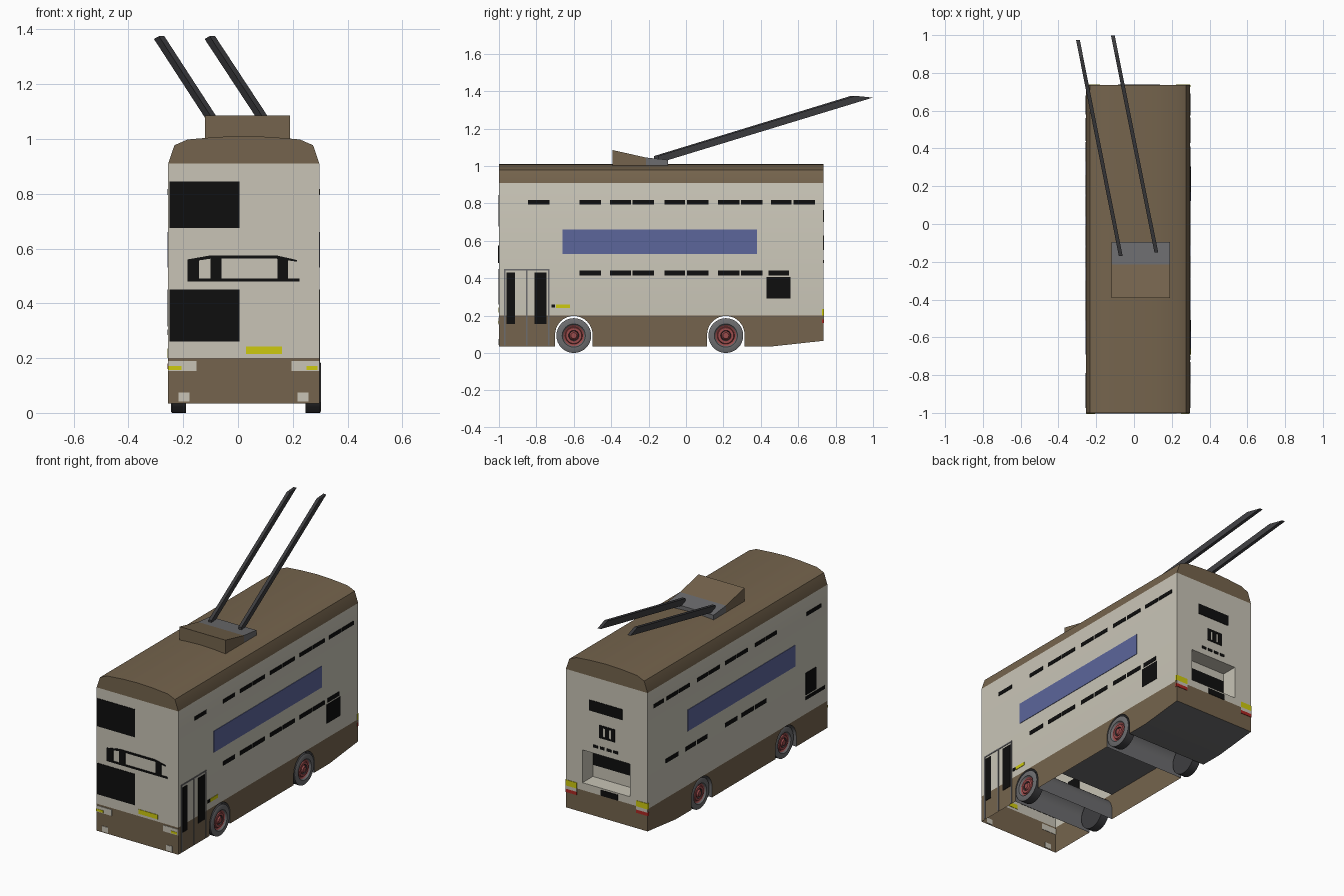
import bpy, bmesh, math
from mathutils import Vector

if "Cube" in bpy.data.objects:
    bpy.data.objects.remove(bpy.data.objects["Cube"])


def material(name, r, g, b):
    m = bpy.data.materials.new(name)
    lin = lambda c: (c / 255 / 12.92) if c < 11 else ((c / 255 + 0.055) / 1.055) ** 2.4
    m.diffuse_color = (lin(r), lin(g), lin(b), 1)
    m.use_nodes = True
    m.node_tree.nodes["Principled BSDF"].inputs["Base Color"].default_value = m.diffuse_color
    return m


CREAM = material("cream paint", 200, 196, 182)
BROWN = material("brown paint", 117, 100, 77)
BLACK = material("black glass", 14, 14, 14)
GREY = material("grey metal", 108, 108, 110)
DARK = material("dark rubber", 62, 62, 65)
BLUE = material("blue panel", 92, 102, 155)
YELLOW = material("yellow lamp", 206, 202, 15)
RED = material("red lamp", 175, 40, 35)
HUB = material("hub red", 155, 76, 76)

XL, XR, YF, YB = -0.255, 0.297, -1.0, 0.735      # body extents
XC, HW = (XL + XR) / 2, (XR - XL) / 2
SKIRT, EAVE = 0.2, 0.91                          # colour break heights
AXLES = (-0.6, 0.213)


def build(name, polys, smooth=False):
    """One object from a list of (points, material) polygons."""
    bm = bmesh.new()
    mats = []
    for pts, mat in polys:
        if mat not in mats:
            mats.append(mat)
        f = bm.faces.new([bm.verts.new(p) for p in pts])
        f.material_index = mats.index(mat)
    bmesh.ops.remove_doubles(bm, verts=bm.verts, dist=1e-5)
    bmesh.ops.recalc_face_normals(bm, faces=bm.faces)
    me = bpy.data.meshes.new(name)
    bm.to_mesh(me)
    bm.free()
    for m in mats:
        me.materials.append(m)
    ob = bpy.data.objects.new(name, me)
    bpy.context.collection.objects.link(ob)
    if smooth:
        bpy.ops.object.select_all(action='DESELECT')
        ob.select_set(True)
        bpy.context.view_layer.objects.active = ob
        bpy.ops.object.shade_smooth_by_angle(angle=math.radians(40))
    return ob


def prism(a, b, mat):
    """Polygons closing the space between two matching loops."""
    n = len(a)
    sides = [([a[i], a[(i + 1) % n], b[(i + 1) % n], b[i]], mat) for i in range(n)]
    return [(a, mat), (b, mat)] + sides


def rect(a0, a1, z0, z1):
    return [(a0, z0), (a1, z0), (a1, z1), (a0, z1)]


PLANES = {"right": (0, XR, 1), "left": (0, XL, -1), "front": (1, YF, -1),
          "rear": (1, YB, 1), "recess": (1, YB - 0.1, 1)}


def plates(name, side, shapes, mat, t=0.003):
    """Thin flat plates lying on one side of the body."""
    axis, c, sgn = PLANES[side]
    place = lambda p, d: (c + sgn * d, p[0], p[1]) if axis == 0 else (p[0], c + sgn * d, p[1])
    polys = []
    for s in shapes:
        polys += prism([place(p, -0.002) for p in s], [place(p, t) for p in s], mat)
    return build(name, polys)


def arch(yc, r=0.1, n=20):
    """Wheel arch outline from front foot to back foot."""
    arc = [(yc - r * math.cos(math.pi * i / n), 0.098 + r * math.sin(math.pi * i / n))
           for i in range(n + 1)]
    return [(yc - r, 0.035)] + arc + [(yc + r, 0.035)]


# Body shell, open underneath: skirts, walls, roof, recessed rear panel
skirt = [(YF, 0.035)] + arch(AXLES[0]) + arch(AXLES[1]) + [(0.46, 0.035), (YB, 0.065), (YB, SKIRT), (YF, SKIRT)]
body = []
for x in (XL, XR):
    body.append(([(x, y, z) for y, z in skirt], BROWN))
    body.append(([(x, YF, SKIRT), (x, YB, SKIRT), (x, YB, EAVE), (x, YF, EAVE)], CREAM))
half = [(HW, EAVE), (0.253, 0.977), (0.205, 0.998), (0.1, 1.007), (0, 1.011)]
roof = [(XC - x, z) for x, z in half] + [(XC + x, z) for x, z in half[-2::-1]]
for (x0, z0), (x1, z1) in zip(roof, roof[1:]):
    body.append(([(x0, YF, z0), (x0, YB, z0), (x1, YB, z1), (x1, YF, z1)], BROWN))
for y, zb in ((YF, 0.035), (YB, 0.065)):
    body.append(([(x, y, z) for x, z in roof], BROWN))
    body.append(([(x, y, z) for x, z in rect(XL, XR, zb, SKIRT)], BROWN))
body.append(([(x, YF, z) for x, z in rect(XL, XR, SKIRT, EAVE)], CREAM))
hole = rect(-0.135, 0.185, 0.245, 0.445)
outer = rect(XL, XR, SKIRT, EAVE)
for i in range(4):
    j = (i + 1) % 4
    (ax, az), (bx, bz) = hole[i], hole[j]
    (cx, cz), (dx, dz) = outer[i], outer[j]
    body.append(([(ax, YB, az), (bx, YB, bz), (dx, YB, dz), (cx, YB, cz)], CREAM))
    body.append(([(ax, YB, az), (bx, YB, bz), (bx, YB - 0.1, bz), (ax, YB - 0.1, az)], CREAM))
body.append(([(x, YB - 0.1, z) for x, z in hole], CREAM))
build("body_shell", body, smooth=True)

# Underside: wheel wells, middle floor and rear belly
under = []
runs = [arch(AXLES[0]), arch(AXLES[1]), [(-0.5, 0.197), (0.113, 0.197)],
        [(0.313, 0.035), (0.46, 0.035), (YB, 0.065)]]
for run in runs:
    for (y0, z0), (y1, z1) in zip(run, run[1:]):
        under.append(([(XL, y0, z0), (XR, y0, z0), (XR, y1, z1), (XL, y1, z1)], GREY))
build("underside", under, smooth=True)

# Wheels: lathed tyre, sidewall and stepped hub
PROFILE = [(0.02, -0.028, DARK), (0.093, -0.028, DARK), (0.093, 0.024, DARK), (0.087, 0.028, GREY),
           (0.062, 0.028, GREY), (0.056, 0.018, GREY), (0.046, 0.014, HUB), (0.042, 0.022, HUB),
           (0.028, 0.022, HUB), (0.024, 0.014, DARK), (0.016, 0.026, HUB), (0.004, 0.026, HUB)]
for label, xc, sgn in (("right", 0.275, 1), ("left", -0.217, -1)):
    for end, yc in zip(("front", "rear"), AXLES):
        N, polys = 32, []
        pt = lambda r, d, k: (xc + sgn * d, yc + r * math.cos(2 * math.pi * k / N),
                              0.093 + r * math.sin(2 * math.pi * k / N))
        for (r0, d0, _), (r1, d1, m) in zip(PROFILE, PROFILE[1:]):
            for k in range(N):
                polys.append(([pt(r0, d0, k), pt(r0, d0, k + 1), pt(r1, d1, k + 1), pt(r1, d1, k)], m))
        polys.append(([pt(0.02, -0.028, k) for k in range(N)], DARK))
        polys.append(([pt(0.004, 0.026, k) for k in range(N)], HUB))
        build(f"{end}_{label}_wheel", polys, smooth=True)

# Roof pod and pole base
for name, prof, mat in (
        ("roof_pod", [(-0.393, 0.99), (-0.393, 1.085), (-0.215, 1.045), (-0.215, 0.99)], BROWN),
        ("pole_base", [(-0.215, 0.99), (-0.215, 1.045), (-0.095, 1.032), (-0.095, 0.99)], GREY)):
    build(name, prism([(-0.12, y, z) for y, z in prof], [(0.19, y, z) for y, z in prof], mat))

# Trolley poles with slanted tips
for name, a, b in (("left_pole", (-0.07, -0.17, 1.015), (-0.297, 0.975, 1.365)),
                   ("right_pole", (0.118, -0.15, 1.015), (-0.112, 0.998, 1.365))):
    a, b = Vector(a), Vector(b)
    side, up = Vector((0.01, 0, 0)), Vector((0, 0, 0.038))
    top = a.lerp(b, 0.92) + up
    build(name, prism([a - side, a + side, a + side + up, a - side + up],
                      [b - side, b + side, top + side, top - side], DARK))

# Window strips and blue panels on both sides
strips = lambda spans, z0, z1: [rect(a, b, z0, z1) for a, b in spans]
bays = [(-0.57, -0.455), (-0.405, -0.295), (-0.285, -0.17), (-0.115, -0.005), (0.005, 0.12),
        (0.17, 0.285), (0.295, 0.41)]
plates("right_windows", "right",
       strips([(-0.845, -0.73)] + bays + [(0.455, 0.565), (0.575, 0.69)], 0.795, 0.818)
       + strips(bays + [(0.44, 0.55)], 0.415, 0.44) + [rect(0.43, 0.56, 0.29, 0.405)], BLACK)
plates("left_windows", "left",
       strips([(-0.94, -0.8), (-0.51, -0.41), (-0.4, -0.3), (-0.23, -0.125), (-0.115, -0.01), (0.04, 0.145),
               (0.155, 0.26), (0.33, 0.435), (0.445, 0.55), (0.58, 0.68)], 0.795, 0.818)
       + strips([(-0.41, -0.3), (-0.29, -0.17), (-0.13, -0.01), (0.16, 0.26), (0.27, 0.37), (0.44, 0.56)], 0.415, 0.44)
       + [rect(-0.89, -0.79, 0.315, 0.45), rect(-0.975, -0.79, 0.285, 0.305)], BLACK)
plates("right_blue_panel", "right", [rect(-0.66, 0.38, 0.53, 0.66)], BLUE)
plates("left_blue_panel", "left", [rect(-0.69, 0.35, 0.53, 0.66)], BLUE)

# Door with frame and panes
plates("door_frame", "right", strips([(-0.973, -0.965), (-0.855, -0.847), (-0.739, -0.731)], 0.04, 0.45)
       + [rect(-0.973, -0.731, 0.442, 0.45)], GREY)
plates("door_panes", "right", strips([(-0.96, -0.915), (-0.81, -0.745)], 0.155, 0.43)
       + [rect(-0.72, -0.7, 0.242, 0.26)], BLACK)
plates("side_marker", "right", [rect(-0.695, -0.62, 0.24, 0.26)], YELLOW)

# Front: windscreens, middle trim, number plate, lamps
plates("front_windscreens", "front", [rect(-0.25, 0.005, 0.675, 0.845), rect(-0.25, 0.005, 0.26, 0.45)], BLACK)
plates("front_trim", "front", [
    rect(-0.185, 0.225, 0.48, 0.491), rect(-0.185, -0.142, 0.491, 0.557), rect(-0.1, -0.06, 0.491, 0.57),
    rect(0.145, 0.183, 0.491, 0.562),
    [(-0.185, 0.55), (-0.1, 0.563), (0.14, 0.563), (0.215, 0.552), (0.215, 0.558), (0.14, 0.575), (-0.1, 0.575),
     (-0.185, 0.56)]], BLACK, 0.004)
plates("front_plate", "front", [rect(0.03, 0.16, 0.215, 0.242)], YELLOW)
plates("headlamps", "front", [rect(XL, -0.152, 0.153, 0.19), rect(0.195, XR, 0.153, 0.19),
                              rect(-0.217, -0.177, 0.042, 0.075), rect(0.217, 0.257, 0.042, 0.075)], CREAM)
plates("front_indicators", "front", [rect(XL, -0.207, 0.157, 0.171), rect(0.25, 0.29, 0.157, 0.171)], YELLOW, 0.005)

# Rear: windows, vents, recessed pane, lamps
plates("rear_windows", "rear", [rect(-0.084, 0.137, 0.7, 0.765), rect(-0.055, 0.06, 0.2, 0.235)]
       + strips([(-0.035, -0.01), (0.005, 0.03), (0.045, 0.07)], 0.56, 0.615) + [rect(-0.035, 0.07, 0.615, 0.628),
                                                                               rect(-0.035, 0.07, 0.55, 0.56)]
       + strips([(-0.055, -0.025), (-0.01, 0.02), (0.035, 0.065), (0.08, 0.11)], 0.482, 0.498), BLACK)
plates("recess_pane", "recess", [rect(-0.13, 0.18, 0.318, 0.395)], BLACK)
corners = [(XL, -0.18), (0.222, XR)]
plates("rear_indicators", "rear", strips(corners, 0.2, 0.235), YELLOW)
plates("rear_reversing_lamps", "rear", strips(corners, 0.18, 0.2), CREAM)
plates("rear_lamps", "rear", strips(corners, 0.16, 0.18), RED)
for s in ("left", "right"):
    plates(s + "_corner_indicator", s, [rect(0.726, YB, 0.2, 0.235)], YELLOW)
    plates(s + "_corner_lamp", s, [rect(0.726, YB, 0.16, 0.18)], RED)
